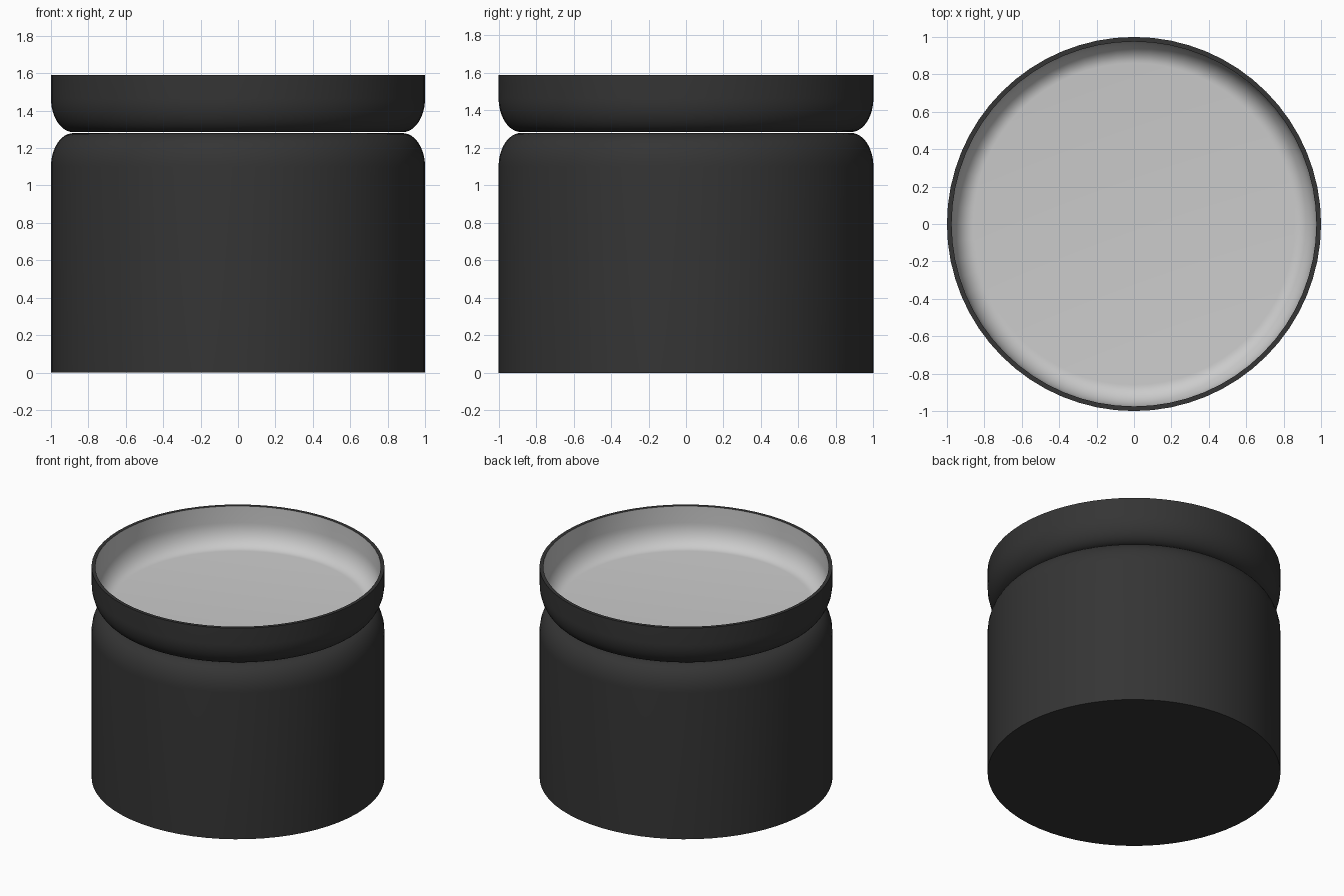
import bpy, bmesh
from math import sin, cos, pi, radians

if "Cube" in bpy.data.objects:
    bpy.data.objects.remove(bpy.data.objects["Cube"])

SEGMENTS = 64


def lathe(name, profile, mat=None):
    """Spin an (r, z) profile around z; r = 0 points become poles."""
    bm = bmesh.new()
    verts = [bm.verts.new((r, 0, z)) for r, z in profile]
    edges = [bm.edges.new(p) for p in zip(verts, verts[1:])]
    bmesh.ops.spin(bm, geom=verts + edges, cent=(0, 0, 0), axis=(0, 0, 1),
                   angle=2 * pi, steps=SEGMENTS, use_duplicate=False)
    bmesh.ops.remove_doubles(bm, verts=bm.verts[:], dist=1e-4)
    mesh = bpy.data.meshes.new(name)
    bm.to_mesh(mesh)
    bm.free()
    obj = bpy.data.objects.new(name, mesh)
    bpy.context.collection.objects.link(obj)
    if mat:
        mesh.materials.append(mat)
    bpy.ops.object.select_all(action='DESELECT')
    obj.select_set(True)
    bpy.context.view_layer.objects.active = obj
    bpy.ops.object.shade_smooth_by_angle(angle=radians(35))
    return obj


def arc(r, z, a, b, start, end, steps=12):
    """Elliptical arc in the (r, z) plane, angles in degrees."""
    angles = [radians(start + (end - start) * i / steps) for i in range(steps + 1)]
    return [(r + a * cos(t), z + b * sin(t)) for t in angles]


black = bpy.data.materials.new("black")
black.diffuse_color = (0.035, 0.035, 0.035, 1)
black.use_nodes = True
black.node_tree.nodes["Principled BSDF"].inputs["Base Color"].default_value = black.diffuse_color

# Main drum with rounded shoulder
lathe("drum_body", [(0, 0), (1, 0)] + arc(0.88, 1.1, 0.12, 0.18, 0, 90) + [(0, 1.28)], black)

# Outer shell of the shallow dish, including the flat rim
lathe("dish_shell", [(0, 1.285)] + arc(0.88, 1.465, 0.12, 0.18, -90, 0)
      + [(1, 1.59), (0.975, 1.59)], black)

# Grey dish lining, floor facing up
lathe("dish_lining", [(0.975, 1.59)] + arc(0.86, 1.465, 0.115, 0.16, 0, -90) + [(0, 1.305)])
